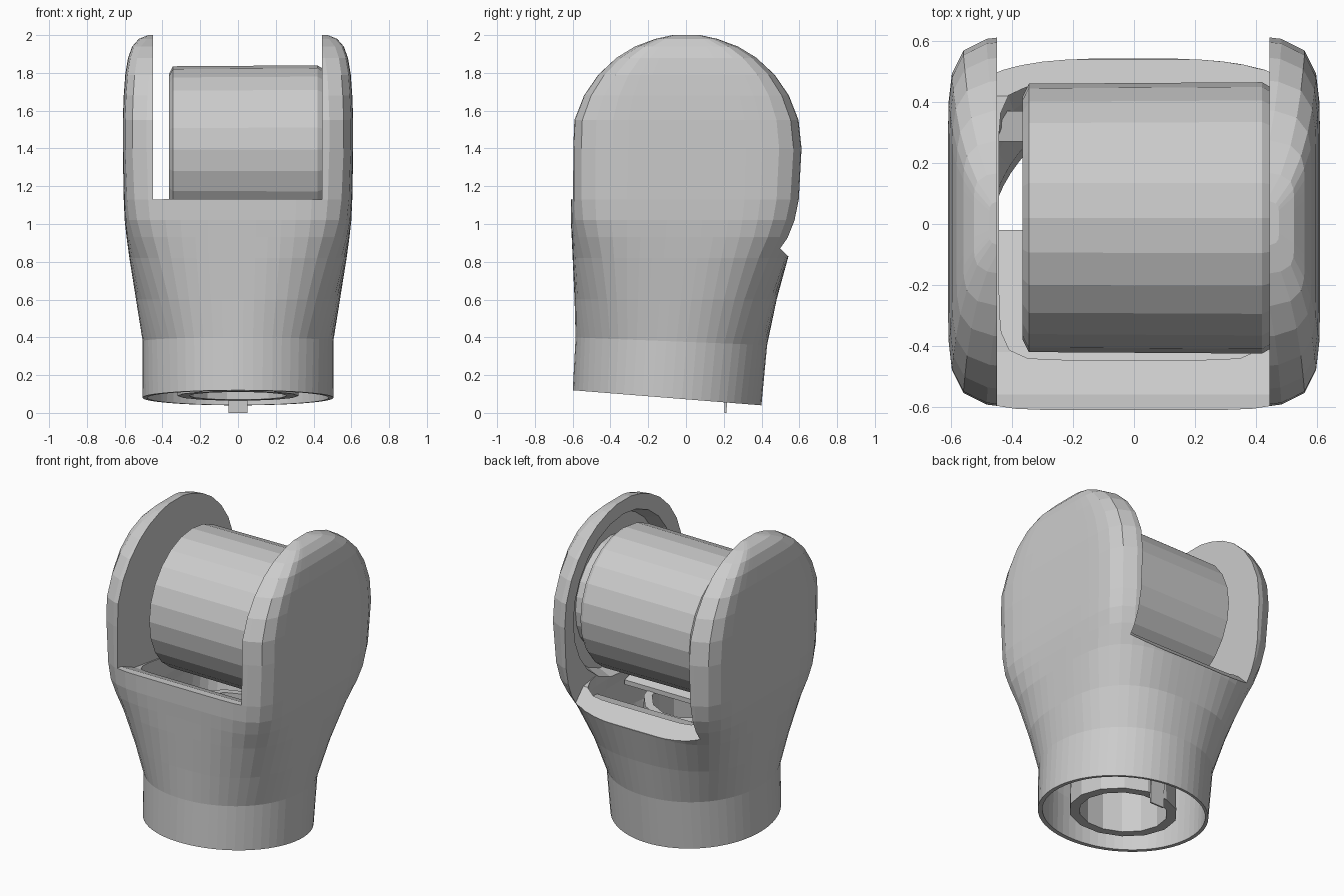
import bpy, bmesh, math

if "Cube" in bpy.data.objects:
    bpy.data.objects.remove(bpy.data.objects["Cube"])


def finish(name, bm):
    bmesh.ops.recalc_face_normals(bm, faces=bm.faces)
    me = bpy.data.meshes.new(name)
    bm.to_mesh(me)
    bm.free()
    ob = bpy.data.objects.new(name, me)
    bpy.context.collection.objects.link(ob)
    return ob


def loft(name, sections, n=60):
    """sections: z, half x, y front, y back, roundness exponent, tilt"""
    bm = bmesh.new()
    rings = []
    for z, hx, y0, y1, p, tilt in sections:
        ring = []
        cy, hy = (y0 + y1) / 2, (y1 - y0) / 2
        for i in range(n):
            a = 2 * math.pi * (i + 0.5) / n
            c, s = math.cos(a), math.sin(a)
            r = (abs(c) ** p + abs(s) ** p) ** (-1 / p)
            y = cy + hy * s * r
            ring.append(bm.verts.new((hx * c * r, y, z - tilt * (y + 0.1))))
        rings.append(ring)
    for a, b in zip(rings, rings[1:]):
        for i in range(n):
            j = (i + 1) % n
            bm.faces.new((a[i], a[j], b[j], b[i]))
    bm.faces.new(rings[0][::-1])
    bm.faces.new(rings[-1])
    return finish(name, bm)


def prism_x(name, pts, x0, x1):
    """Extrude a (y, z) outline along x."""
    bm = bmesh.new()
    a = [bm.verts.new((x0, y, z)) for y, z in pts]
    b = [bm.verts.new((x1, y, z)) for y, z in pts]
    bm.faces.new(a)
    bm.faces.new(b[::-1])
    for i in range(len(pts)):
        j = (i + 1) % len(pts)
        bm.faces.new((a[i], a[j], b[j], b[i]))
    return finish(name, bm)


def lathe(name, prof, n, place, closed=False):
    """Revolve (radius, height) points; place maps (u, v, h) to world."""
    bm = bmesh.new()
    rings = [[bm.verts.new(place(r * math.cos(2 * math.pi * i / n),
                                 r * math.sin(2 * math.pi * i / n), h))
              for i in range(n)] for r, h in prof]
    pairs = list(zip(rings, rings[1:]))
    if closed:
        pairs.append((rings[-1], rings[0]))
    for a, b in pairs:
        for i in range(n):
            j = (i + 1) % n
            bm.faces.new((a[i], a[j], b[j], b[i]))
    if not closed:
        bm.faces.new(rings[0])
        bm.faces.new(rings[-1])
    return finish(name, bm)


def cut(target, cutter):
    m = target.modifiers.new("cut", 'BOOLEAN')
    m.operation, m.solver, m.object = 'DIFFERENCE', 'EXACT', cutter
    bpy.context.view_layer.objects.active = target
    bpy.ops.object.modifier_apply(modifier=m.name)
    bpy.data.objects.remove(cutter, do_unlink=True)


# Fork housing: round tilted foot flaring to a rounded square, domed cheeks
secs = [(0.08, 0.505, -0.60, 0.40, 2, 0.08),
        (0.38, 0.505, -0.585, 0.43, 2.1, 0.04),
        (0.60, 0.54, -0.59, 0.48, 2.6, 0.0),
        (0.82, 0.575, -0.60, 0.54, 3.6, 0.0),
        (0.93, 0.59, -0.605, 0.575, 4.8, 0.0),
        (1.02, 0.60, -0.61, 0.595, 6, 0.0),
        (1.13, 0.605, -0.61, 0.61, 7, 0.0),
        (1.40, 0.61, -0.605, 0.62, 8, 0.0)]
for z, hx in ((1.55, 0.61), (1.68, 0.605), (1.79, 0.597), (1.88, 0.582),
              (1.94, 0.56), (1.98, 0.525), (2.0, 0.475)):
    hy = 0.615 / 0.6 * math.sqrt(max(0.364 - (z - 1.4) ** 2, 0.006))
    secs.append((z, hx, -hy, hy + 0.005, 8, 0.0))
housing = loft("fork_housing", secs)

# Slot between the cheeks, higher rim in front, sloped rim at the back
cut(housing, prism_x("slot_cutter", [
    (-1, 1.14), (-0.56, 1.13), (-0.42, 1.07), (0.42, 0.95),
    (0.54, 0.83), (1, 0.80), (1, 2.5), (-1, 2.5)], -0.45, 0.445))

# Hollow interior, open at the foot
cut(housing, loft("cavity_cutter", [
    (-0.06, 0.48, -0.575, 0.375, 2, 0.0),
    (0.38, 0.48, -0.56, 0.405, 2.1, 0.0),
    (0.60, 0.50, -0.55, 0.44, 2.6, 0.0),
    (0.82, 0.47, -0.51, 0.45, 4.0, 0.0),
    (0.90, 0.445, -0.46, 0.455, 9, 0.0),
    (1.15, 0.44, -0.44, 0.46, 9, 0.0)]))

# Shallow round pocket in the right cheek
cut(housing, lathe("pocket_cutter", [(0.53, 0.40), (0.48, 0.53)], 24,
                   lambda u, v, h: (h, u + 0.01, v + 1.40)))

# Roller and its hub into the right cheek
lathe("roller", [(0.40, -0.365), (0.44, -0.345), (0.445, 0.42), (0.43, 0.445),
                 (0.36, 0.45), (0.36, 0.54)], 24,
      lambda u, v, h: (h, u + 0.02, v + 1.395))

# Sloped inner floor below the roller
prism_x("inner_floor", [(-0.50, 0.98), (-0.02, 0.82), (-0.02, 0.79),
                        (-0.50, 0.94)], -0.455, 0.455)

# Cross brace behind the roller
prism_x("rear_brace", [(0.27, 0.84), (0.37, 0.86), (0.37, 0.82), (0.27, 0.80)],
        -0.455, 0.455)

# Inner socket tube in the foot
lathe("socket_tube", [(0.32, 0.09), (0.31, 0.80), (0.26, 0.80), (0.26, 0.09)], 14,
      lambda u, v, h: (u, v - 0.1, h - 0.08 * v), closed=True)

# Small locating tab under the socket
prism_x("locating_tab", [(0.205, 0.0), (0.215, 0.0), (0.22, 0.2), (0.20, 0.2)],
        -0.05, 0.05)
